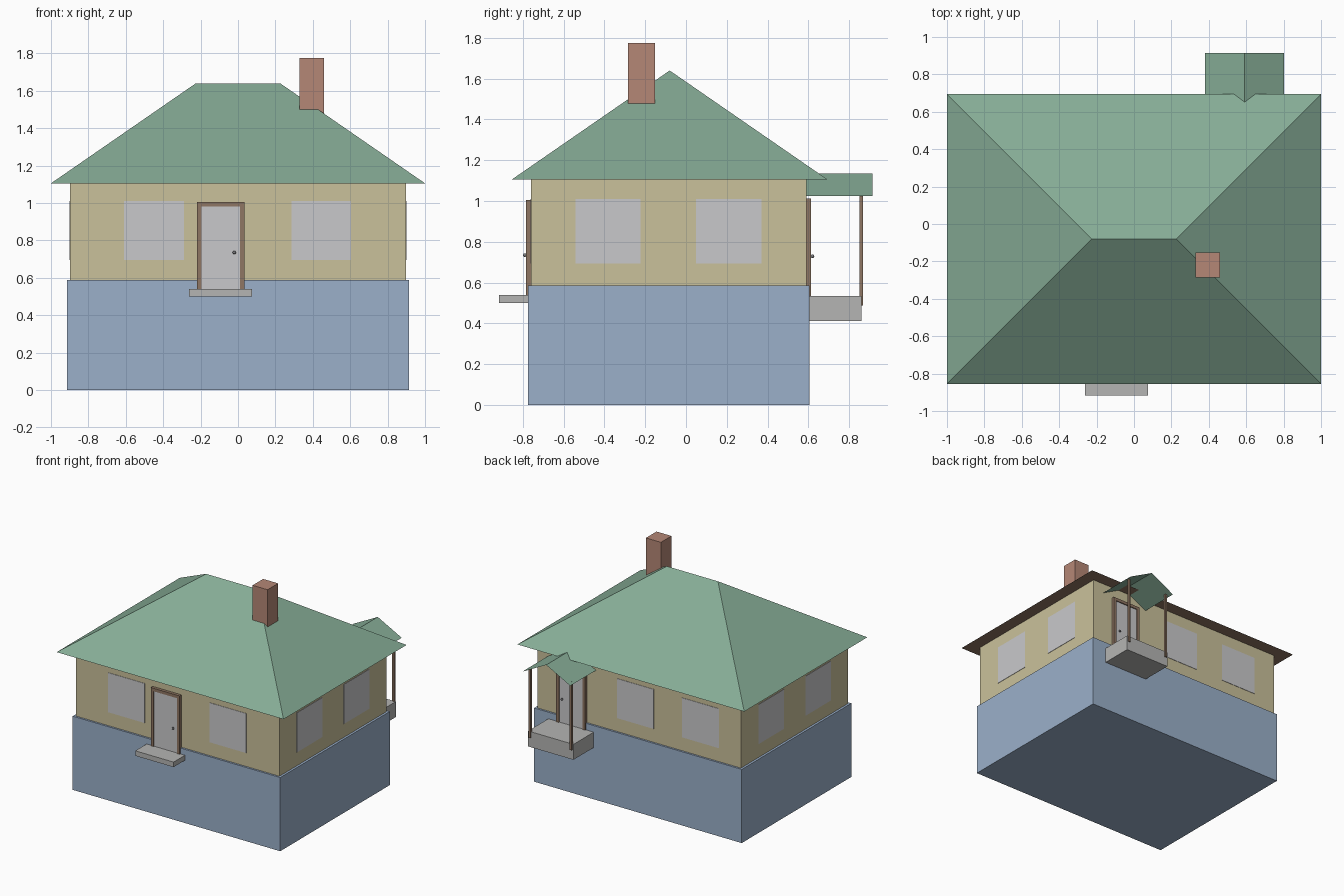
import bpy
from mathutils import Vector

cube = bpy.data.objects.get("Cube")
if cube:
    bpy.data.objects.remove(cube, do_unlink=True)


def material(name, r, g, b):
    """Flat colour from 0-255 display values."""
    col = [(c / 255 / 12.92) if c < 11 else ((c / 255 + 0.055) / 1.055) ** 2.4 for c in (r, g, b)] + [1]
    m = bpy.data.materials.new(name)
    m.use_nodes = True
    m.diffuse_color = col
    m.node_tree.nodes["Principled BSDF"].inputs["Base Color"].default_value = col
    return m


GREEN = material("roof green", 134, 172, 150)
CREAM = material("wall cream", 202, 193, 155)
BLUE = material("foundation blue", 155, 176, 202)
BRICK = material("chimney brick", 181, 135, 118)
BROWN = material("trim brown", 143, 118, 99)
STONE = material("step concrete", 181, 181, 179)
PALE = material("pale glass and door", 201, 201, 203)
METAL = material("knob metal", 125, 125, 128)


def mesh_object(name, verts, faces, *mats):
    me = bpy.data.meshes.new(name)
    me.from_pydata(verts, [], faces)
    for m in mats:
        me.materials.append(m)
    ob = bpy.data.objects.new(name, me)
    bpy.context.collection.objects.link(ob)
    return ob


def box(name, x, y, z, mat):
    """Box from (min, max) ranges."""
    verts = [(a, b, c) for c in z for b in y for a in x]
    faces = [(0, 2, 3, 1), (4, 5, 7, 6), (0, 1, 5, 4), (2, 6, 7, 3), (0, 4, 6, 2), (1, 3, 7, 5)]
    return mesh_object(name, verts, faces, mat)


# Body of the house
WX, WY = (-0.897, 0.897), (-0.76, 0.59)
box("foundation", (-0.915, 0.915), (-0.775, 0.605), (0, 0.587), BLUE)
box("walls", WX, WY, (0.587, 1.105), CREAM)

# Hip roof with a brown soffit
EAVE, RIDGE = 1.105, 1.64
roof = mesh_object(
    "hip_roof",
    [(-1, -0.855, EAVE), (1, -0.855, EAVE), (1, 0.695, EAVE), (-1, 0.695, EAVE),
     (-0.225, -0.08, RIDGE), (0.225, -0.08, RIDGE)],
    [(0, 3, 2, 1), (0, 1, 5, 4), (1, 2, 5), (2, 3, 4, 5), (3, 0, 4)], GREEN, BROWN)
for p in roof.data.polygons:
    p.material_index = 1 if p.normal.z < 0 else 0

box("chimney", (0.328, 0.46), (-0.285, -0.152), (1.35, 1.775), BRICK)

# Windows as thin plates on each wall
WZ, T = (0.695, 1.01), 0.003
for i, x in enumerate([(-0.61, -0.29), (0.285, 0.605)]):
    box(f"front_window_{i}", x, (WY[0] - T, WY[0]), WZ, PALE)
for i, x in enumerate([(-0.705, -0.38), (-0.13, 0.195)]):
    box(f"back_window_{i}", x, (WY[1], WY[1] + T), WZ, PALE)
for i, y in enumerate([(-0.542, -0.222), (0.05, 0.37)]):
    box(f"left_window_{i}", (WX[1], WX[1] + T), y, WZ, PALE)
    box(f"right_window_{i}", (WX[0] - T, WX[0]), y, WZ, PALE)


def door(name, x0, wall, out, z0, z1):
    """Framed door; out is the outward y direction."""
    x1, j = x0 + 0.255, 0.024

    def span(a, b):
        return sorted((wall + out * a, wall + out * b))

    frame = span(-0.01, 0.024)
    box(name + "_frame_jamb_a", (x0, x0 + j), frame, (z0, z1), BROWN)
    box(name + "_frame_jamb_b", (x1 - j, x1), frame, (z0, z1), BROWN)
    box(name + "_frame_head", (x0 + j, x1 - j), frame, (z1 - j, z1), BROWN)
    box(name + "_panel", (x0 + j, x1 - j), span(-0.01, 0.016), (z0, z1 - j), PALE)
    bpy.ops.mesh.primitive_uv_sphere_add(
        segments=12, ring_count=8, radius=0.009,
        location=Vector((x1 - 0.055, wall + out * 0.03, z0 + 0.195)))
    knob = bpy.context.object
    knob.name = name + "_knob"
    knob.data.materials.append(METAL)
    bpy.ops.object.shade_smooth_by_angle()


door("front_door", -0.22, WY[0], -1, 0.54, 1.005)
door("back_door", 0.46, WY[1], 1, 0.535, 1.013)

# Front step
box("front_step", (-0.263, 0.075), (-0.918, -0.77), (0.5, 0.54), STONE)

# Back porch: slab, posts and an open gable roof
box("porch_slab", (0.39, 0.79), (0.6, 0.86), (0.412, 0.535), STONE)
for i, x in enumerate((0.408, 0.772)):
    box(f"porch_post_{i}", (x - 0.009, x + 0.009), (0.851, 0.869), (0.487, 1.035), BROWN)
mesh_object(
    "porch_roof",
    [(x, y, z) for y in (WY[1], 0.915) for x, z in ((0.38, 1.025), (0.592, 1.135), (0.803, 1.025))],
    [(0, 1, 4, 3), (1, 2, 5, 4)], GREEN)
